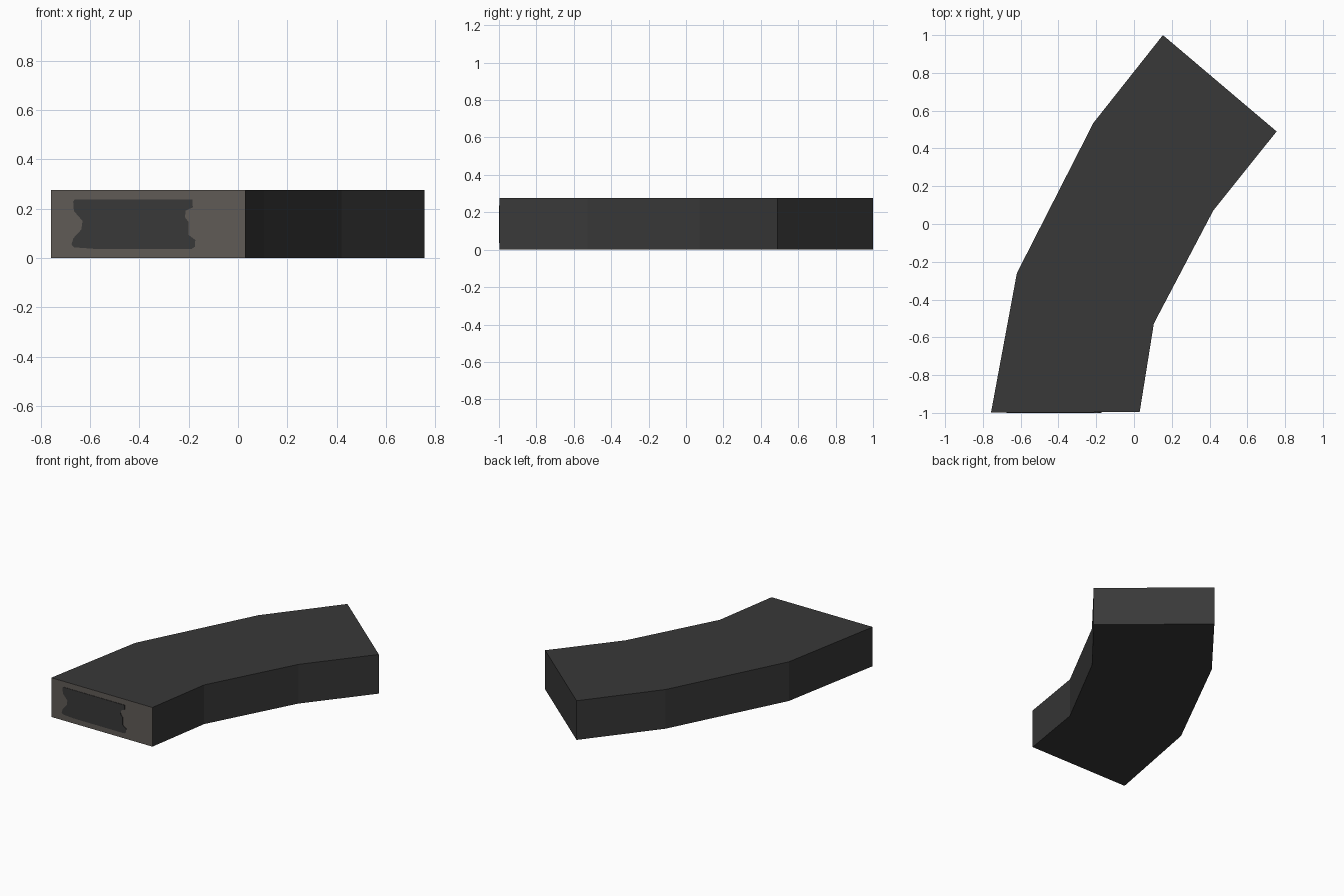
import bpy, bmesh

if "Cube" in bpy.data.objects:
    bpy.data.objects.remove(bpy.data.objects["Cube"])

H = 0.276


def material(name, rgb):
    m = bpy.data.materials.new(name)
    m.diffuse_color = (*rgb, 1)
    m.use_nodes = True
    m.node_tree.nodes["Principled BSDF"].inputs["Base Color"].default_value = m.diffuse_color
    return m


dark = material("charcoal", (0.040, 0.040, 0.040))
stone = material("warm grey", (0.118, 0.104, 0.094))


def finish(name, bm, mats):
    bmesh.ops.recalc_face_normals(bm, faces=bm.faces)
    me = bpy.data.meshes.new(name)
    bm.to_mesh(me)
    bm.free()
    for m in mats:
        me.materials.append(m)
    ob = bpy.data.objects.new(name, me)
    bpy.context.collection.objects.link(ob)
    return ob


# curved slab: paired left and right edge points, swept front to back
left = [(-0.757, -0.998), (-0.62, -0.26), (-0.215, 0.535), (0.153, 1.0)]
right = [(0.03, -0.996), (0.105, -0.527), (0.42, 0.072), (0.755, 0.49)]
bm = bmesh.new()
rings = []
for l, r in zip(left, right):
    rings.append([bm.verts.new((x, y, z)) for (x, y), z in
                  ((l, 0), (r, 0), (r, H), (l, H))])
for a, b in zip(rings, rings[1:]):
    for i in range(4):
        j = (i + 1) % 4
        bm.faces.new((a[i], a[j], b[j], b[i]))
front = bm.faces.new(rings[0])
bm.faces.new(rings[-1])
front.material_index = 1
finish("curved_slab", bm, [dark, stone])

# painted dark panel on the front end, as a thin plate
outline = [(-0.662, 0.236), (-0.185, 0.236), (-0.183, 0.205), (-0.212, 0.192),
           (-0.215, 0.165), (-0.2, 0.145), (-0.2, 0.093), (-0.173, 0.073),
           (-0.175, 0.045), (-0.187, 0.037), (-0.585, 0.037), (-0.665, 0.043),
           (-0.675, 0.055), (-0.667, 0.08), (-0.635, 0.115), (-0.63, 0.15),
           (-0.665, 0.19), (-0.668, 0.228)]
bm = bmesh.new()
face = bm.faces.new([bm.verts.new((x, -0.9965, z)) for x, z in outline])
ext = bmesh.ops.extrude_face_region(bm, geom=[face])
bmesh.ops.translate(bm, vec=(0, -0.0035, 0),
                    verts=[v for v in ext["geom"] if isinstance(v, bmesh.types.BMVert)])
finish("front_panel", bm, [dark])
